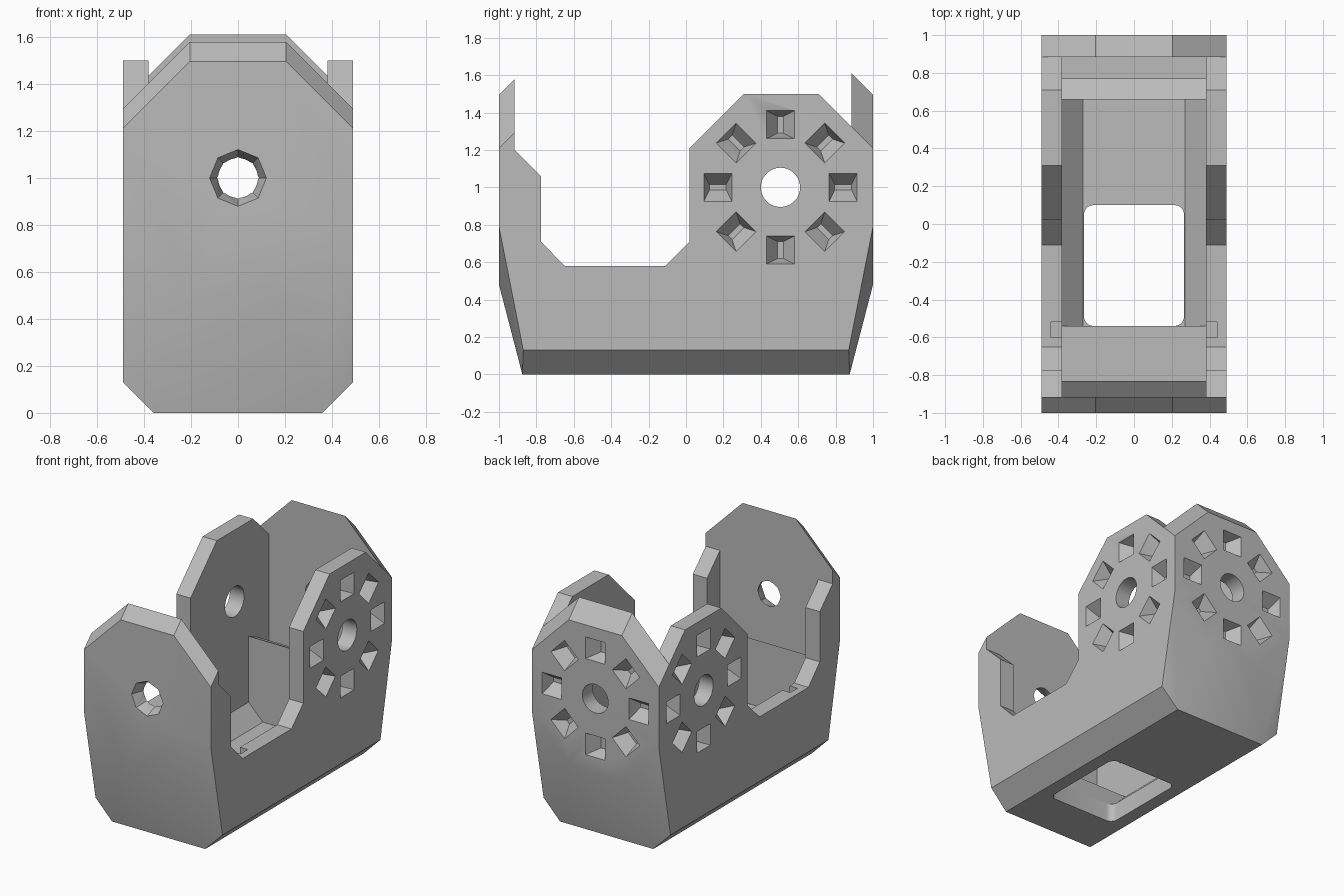
import bpy, bmesh
from math import radians
from mathutils import Matrix, Vector

cube = bpy.data.objects.get("Cube")
if cube:
    bpy.data.objects.remove(cube, do_unlink=True)

grey = bpy.data.materials.new("plain grey")
grey.use_nodes = True
grey.diffuse_color = (0.5, 0.5, 0.5, 1)
grey.node_tree.nodes["Principled BSDF"].inputs["Base Color"].default_value = (0.5, 0.5, 0.5, 1)


def add_object(name, bm):
    bmesh.ops.recalc_face_normals(bm, faces=bm.faces)
    mesh = bpy.data.meshes.new(name)
    bm.to_mesh(mesh)
    bm.free()
    mesh.materials.append(grey)
    obj = bpy.data.objects.new(name, mesh)
    bpy.context.collection.objects.link(obj)
    return obj


def add_hull(bm, points):
    verts = [bm.verts.new(p) for p in points]
    bmesh.ops.convex_hull(bm, input=verts)


def hull(points):
    bm = bmesh.new()
    add_hull(bm, points)
    bmesh.ops.dissolve_limit(bm, angle_limit=radians(0.5), verts=bm.verts, edges=bm.edges)
    return bm


def prism(profile, place, start, end):
    """Extrude a flat profile; place(u, v, t) puts it in space."""
    bm = bmesh.new()
    face = bm.faces.new([bm.verts.new(place(u, v, start)) for u, v in profile])
    new = bmesh.ops.extrude_face_region(bm, geom=[face])["geom"]
    shift = Vector(place(0, 0, end)) - Vector(place(0, 0, start))
    bmesh.ops.translate(bm, vec=shift, verts=[g for g in new if isinstance(g, bmesh.types.BMVert)])
    return bm


def along_x(y, z, t):
    return (t, y, z)


def along_y(x, z, t):
    return (x, t, z)


def carve(target, bm):
    cutter = add_object("cutter", bm)
    cutter.hide_render = True
    mod = target.modifiers.new("carve", "BOOLEAN")
    mod.operation = "DIFFERENCE"
    mod.solver = "EXACT"
    mod.object = cutter
    bpy.context.view_layer.objects.active = target
    bpy.ops.object.modifier_apply(modifier=mod.name)
    bpy.data.objects.remove(cutter, do_unlink=True)


def round_hole(target, axis, centre, r1, r2, depth, sides):
    bm = bmesh.new()
    turn = Matrix.Rotation(radians(90), 4, axis)
    bmesh.ops.create_cone(bm, cap_ends=True, segments=sides, radius1=r1, radius2=r2,
                          depth=depth, matrix=Matrix.Translation(centre) @ turn)
    carve(target, bm)


# Outer shell with tapered ends and a chamfered bottom
FRONT, BACK, WALL = -0.917, 0.885, 0.38
corner = [(0.36, 0.875, 0), (0.49, 0.87, 0.13), (0.2, 1, 0.48), (0.49, 1, 0.79), (0.49, 1, 1.7)]
bracket = add_object("bracket_body", hull([(x * sx, y * sy, z) for x, y, z in corner
                                           for sx in (1, -1) for sy in (1, -1)]))

# Side outline: low saddle and the octagonal rear cheeks
carve(bracket, prism([(FRONT, 2), (FRONT, 1.2), (-0.775, 1.06), (-0.775, 0.71), (-0.65, 0.58),
                      (-0.11, 0.58), (0.02, 0.71), (0.02, 1.21), (0.31, 1.5), (0.71, 1.5),
                      (BACK, 1.325), (BACK, 2)], along_x, -1, 1))

# Inner cavity with front lip and rear divider
carve(bracket, prism([(FRONT, 1.9), (FRONT, 0.63), (-0.83, 0.7), (-0.83, 0.24), (0.66, 0.24),
                      (0.66, 0.7), (0.77, 0.65), (0.77, 0.3), (BACK, 0.3), (BACK, 1.9)],
                     along_x, -WALL, WALL))
carve(bracket, prism([(-WALL, 0.3), (-WALL, 0.24), (-0.27, 0.13), (0.27, 0.13), (WALL, 0.24),
                      (WALL, 0.3)], along_y, -0.54, 0.66))

# Floor window with rounded corners
window = bmesh.new()
bmesh.ops.create_cube(window, size=1, matrix=Matrix.Translation((0, -0.22, 0.05))
                      @ Matrix.Diagonal((0.53, 0.64, 0.5, 1)))
upright = [e for e in window.edges if abs(e.verts[0].co.z - e.verts[1].co.z) > 0.1]
bmesh.ops.bevel(window, geom=upright, offset=0.05, segments=5, profile=0.5, affect="EDGES")
carve(bracket, window)

# Small notches in the saddle edges
for s in (1, -1):
    notch = bmesh.new()
    bmesh.ops.create_cube(notch, size=1, matrix=Matrix.Translation((s * 0.4, -0.56, 0.58))
                          @ Matrix.Diagonal((0.08, 0.08, 0.12, 1)))
    carve(bracket, notch)

# Bevelled octagonal tops of the end plates
for s, inner in ((-1, -FRONT - 0.001), (1, BACK - 0.001)):
    ends = [(1.05, -0.05), (inner, 1 - inner)]
    carve(bracket, hull([(x, s * y, z) for y, rise in ends for x in (-0.6, 0.6)
                         for z in (1.495 + rise, 2)]))
    for sx in (1, -1):
        carve(bracket, hull([(sx * x, s * y, z) for y, rise in ends for x in (0.1, 0.6)
                             for z in (1.7 + rise - x, 2)]))

# Axle holes
round_hole(bracket, "Y", (0, 0.505, 1), 0.105, 0.105, 2, 32)
round_hole(bracket, "X", (0, 0.95, 1), 0.1, 0.1, 0.3, 32)
round_hole(bracket, "X", (0, -0.95, 1), 0.085, 0.085, 0.3, 32)
round_hole(bracket, "X", (0, -0.96, 1), 0.086, 0.125, 0.1, 8)

# Rings of tapered pockets on both cheeks and the back
pockets = bmesh.new()
faces = [Matrix.Translation((0.49, 0.505, 1)) @ Matrix.Rotation(radians(90), 4, "Y"),
         Matrix.Translation((-0.49, 0.505, 1)) @ Matrix.Rotation(radians(-90), 4, "Y"),
         Matrix.Translation((0, 1, 1)) @ Matrix.Rotation(radians(-90), 4, "X")]
for face in faces:
    for i in range(8):
        place = face @ Matrix.Rotation(radians(45 * i), 4, "Z") @ Matrix.Translation((0.335, 0, 0))
        add_hull(pockets, [place @ Vector((sx * w, sy * h, z)) for sx in (1, -1) for sy in (1, -1)
                           for w, h, z in ((0.075, 0.075, 0.02), (0.075, 0.075, 0),
                                           (0.045, 0.015, -0.085))])
carve(bracket, pockets)

# Smooth shading that keeps the hard edges
bpy.ops.object.select_all(action="DESELECT")
bracket.select_set(True)
bpy.context.view_layer.objects.active = bracket
bpy.ops.object.shade_smooth_by_angle(angle=radians(30))
